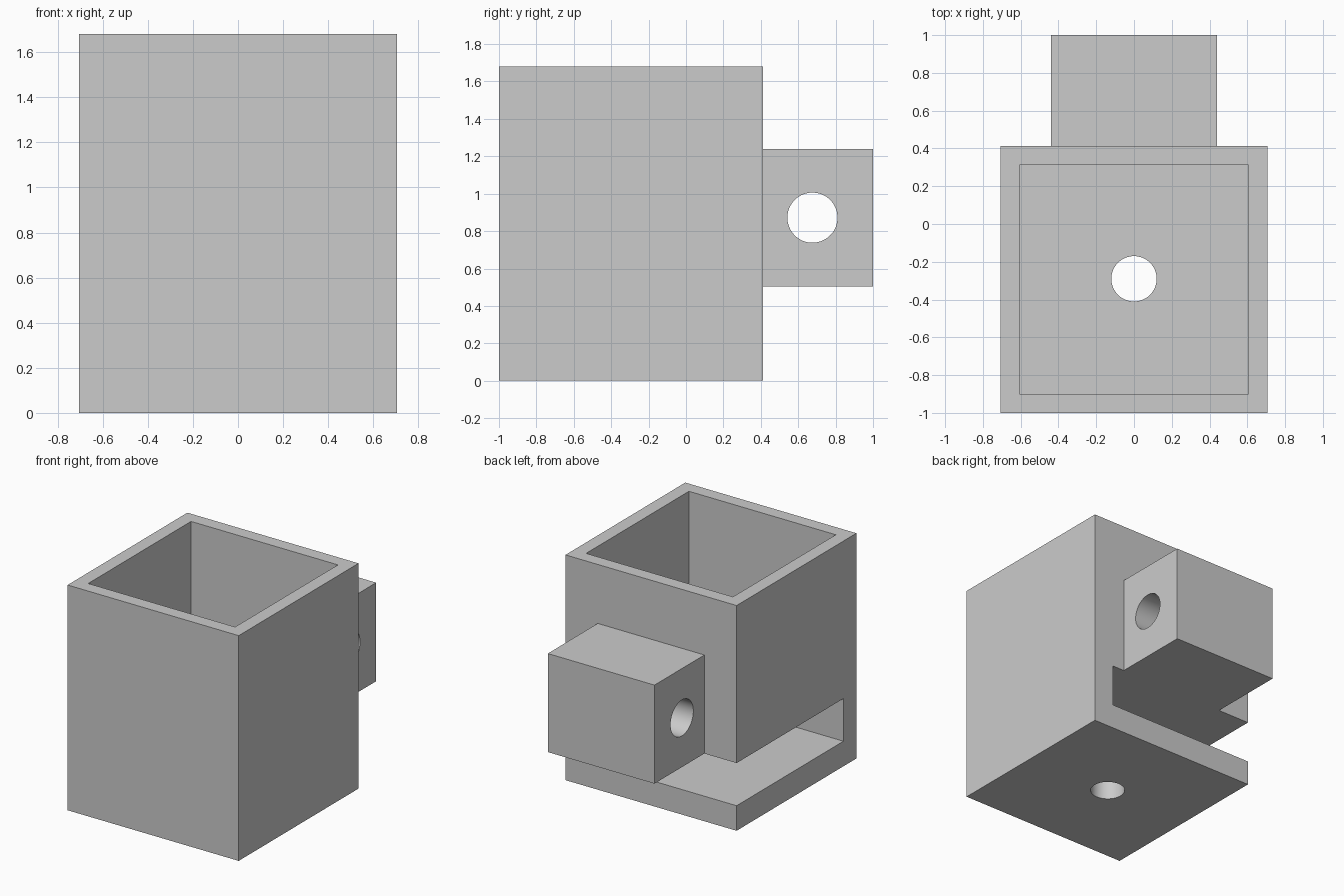
import bpy
import math
from mathutils import Vector

default = bpy.data.objects.get("Cube")
if default:
    bpy.data.objects.remove(default, do_unlink=True)

grey = bpy.data.materials.new("light grey")
grey.use_nodes = True
colour = (0.6, 0.6, 0.6, 1)
grey.diffuse_color = colour
grey.node_tree.nodes["Principled BSDF"].inputs["Base Color"].default_value = colour


def box(name, low, high):
    """Box spanning two opposite corners."""
    low, high = Vector(low), Vector(high)
    bpy.ops.mesh.primitive_cube_add(size=1, location=(low + high) / 2)
    ob = bpy.context.object
    ob.name = name
    ob.scale = high - low
    bpy.ops.object.transform_apply(location=True, scale=True)
    ob.data.materials.append(grey)
    return ob


def rod(name, radius, length, centre, rotation=(0, 0, 0)):
    """Round cutter for a through hole."""
    bpy.ops.mesh.primitive_cylinder_add(vertices=64, radius=radius, depth=length,
                                        location=centre, rotation=rotation)
    ob = bpy.context.object
    ob.name = name
    ob.data.materials.append(grey)
    return ob


def cut(target, cutters):
    """Subtract the cutters, then shade the result with sharp edges."""
    bpy.ops.object.select_all(action='DESELECT')
    target.select_set(True)
    bpy.context.view_layer.objects.active = target
    for cutter in cutters:
        cutter.hide_render = True
        mod = target.modifiers.new("cut", 'BOOLEAN')
        mod.operation = 'DIFFERENCE'
        mod.solver = 'EXACT'
        mod.object = cutter
        bpy.ops.object.modifier_apply(modifier=mod.name)
        bpy.data.objects.remove(cutter, do_unlink=True)
    bpy.ops.object.shade_smooth_by_angle(angle=math.radians(30))


half, back, top = 0.706, 0.412, 1.68
wall = 0.1
slot_floor, slot_roof = 0.187, 0.505

# Open-topped housing with a corner slot above its base plate
housing = box("housing", (-half, -1, 0), (half, back, top))
cavity = box("cavity_cutter", (wall - half, wall - 1, slot_roof + wall),
             (half - wall, back - wall, top + 1))
slot = box("slot_cutter", (-half - 1, -0.847, slot_floor), (0.54, back + 1, slot_roof))
drain = rod("base_hole_cutter", 0.12, 3, (0, -0.29, 0.5))
cut(housing, [cavity, slot, drain])

# Mounting lug on the back with a cross hole
lug = box("mounting_lug", (-0.44, back, slot_roof), (0.44, 1, 1.24))
cross = rod("lug_hole_cutter", 0.134, 2, (0, 0.676, 0.872), (0, math.pi / 2, 0))
cut(lug, [cross])
